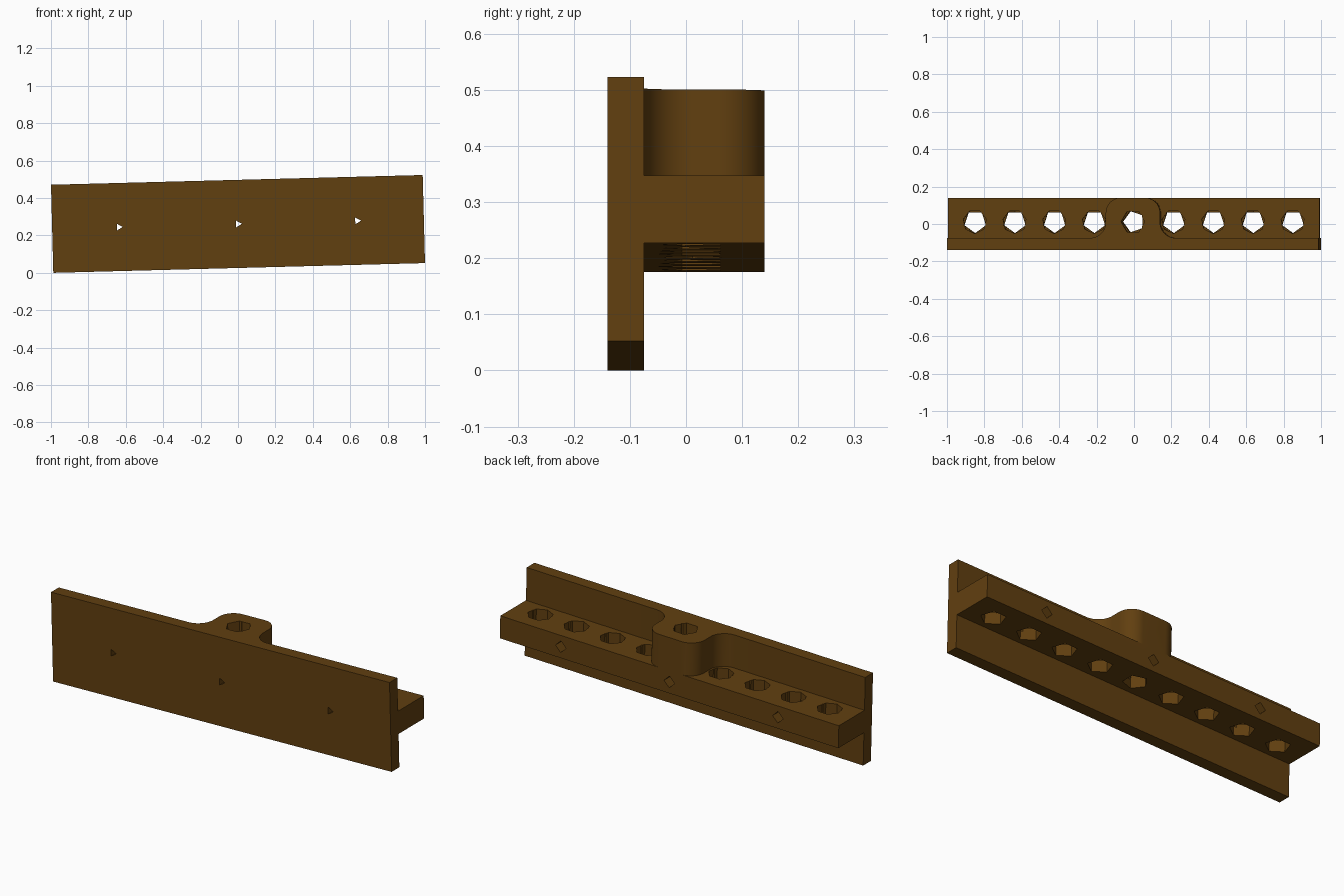
import bpy, bmesh
from math import sin, cos, pi, radians
from mathutils import Matrix, Vector

if "Cube" in bpy.data.objects:
    bpy.data.objects.remove(bpy.data.objects["Cube"])

L, H = 0.994, 0.2355          # half length, half height of the plate
Y0, Y1, Y2 = -0.14, -0.075, 0.14
S = 0.06                      # half thickness of the shelf


def prism(name, points, offset):
    """Extrude a closed 3D polygon along an offset vector."""
    bm = bmesh.new()
    face = bm.faces.new([bm.verts.new(p) for p in points])
    new = bmesh.ops.extrude_face_region(bm, geom=[face])["geom"]
    bmesh.ops.translate(bm, vec=offset, verts=[v for v in new if isinstance(v, bmesh.types.BMVert)])
    bmesh.ops.recalc_face_normals(bm, faces=bm.faces)
    mesh = bpy.data.meshes.new(name)
    bm.to_mesh(mesh)
    bm.free()
    obj = bpy.data.objects.new(name, mesh)
    bpy.context.collection.objects.link(obj)
    return obj


def combine(target, tool, operation):
    bpy.context.view_layer.objects.active = target
    mod = target.modifiers.new("combine", 'BOOLEAN')
    mod.operation, mod.solver, mod.object = operation, 'EXACT', tool
    bpy.ops.object.modifier_apply(modifier=mod.name)
    bpy.data.objects.remove(tool)


def arc(cx, cy, rx, ry, a0, a1, n=14):
    return [(cx + rx * cos(radians(a0 + (a1 - a0) * i / n)),
             cy + ry * sin(radians(a0 + (a1 - a0) * i / n))) for i in range(n + 1)]


def hole_z(x, sides, r, start, z0, z1):
    pts = [(x + r * cos(start + 2 * pi * i / sides), 0.012 + r * sin(start + 2 * pi * i / sides), z0)
           for i in range(sides)]
    combine(rail, prism("hole_cutter", pts, (0, 0, z1 - z0)), 'DIFFERENCE')


def hole_y(x, sides, r, y0, y1):
    pts = [(x + r * cos(2 * pi * i / sides), y0, r * sin(2 * pi * i / sides)) for i in range(sides)]
    combine(rail, prism("screw_cutter", pts, (0, y1 - y0, 0)), 'DIFFERENCE')


# T-shaped rail: front plate with a shelf behind it
section = [(Y0, -H), (Y1, -H), (Y1, -S), (Y2, -S), (Y2, S), (Y1, S), (Y1, H), (Y0, H)]
rail = prism("mounting_rail", [(-L, y, z) for y, z in section], (2 * L, 0, 0))

# central boss, flared into the plate and rounded at the back
half = [(0.23, -0.1)] + arc(0.23, 0.01, 0.085, 0.085, 270, 180) + arc(0.065, 0.06, 0.08, 0.08, 0, 90)
outline = half + [(-x, y) for x, y in reversed(half)]
boss = prism("boss", [(x, y, 0) for x, y in outline], (0, 0, H))
combine(rail, boss, 'UNION')

# row of vertical holes: pentagon through, wider mouth on top
for i in range(-4, 5):
    x = i * 0.2125
    if i:
        hole_z(x, 5, 0.061, -pi / 2, -0.1, 0.1)
        hole_z(x, 7, 0.063, -pi / 2, 0.0, 0.1)
    else:
        hole_z(x, 5, 0.06, pi, -0.1, 0.3)
        hole_z(x, 6, 0.063, pi, 0.12, 0.3)

# small screw holes: triangle through the plate, square from the back
for x in (-0.6375, 0, 0.6375):
    hole_y(x, 3, 0.021, -0.2, 0.02)
    hole_y(x, 4, 0.031, 0.01, 0.2)

# slight tilt, then rest on the ground
rail.data.transform(Matrix.Rotation(radians(-1.5), 4, 'Y'))
low = min(v.co.z for v in rail.data.vertices)
rail.data.transform(Matrix.Translation(Vector((0, 0, -low))))

mat = bpy.data.materials.new("brown")
mat.diffuse_color = (0.12, 0.05, 0.005, 1)
mat.use_nodes = True
mat.node_tree.nodes["Principled BSDF"].inputs["Base Color"].default_value = mat.diffuse_color
rail.data.materials.clear()
rail.data.materials.append(mat)
for p in rail.data.polygons:
    p.material_index = 0
bpy.ops.object.select_all(action='DESELECT')
rail.select_set(True)
bpy.context.view_layer.objects.active = rail
bpy.ops.object.shade_smooth_by_angle(angle=radians(25))
